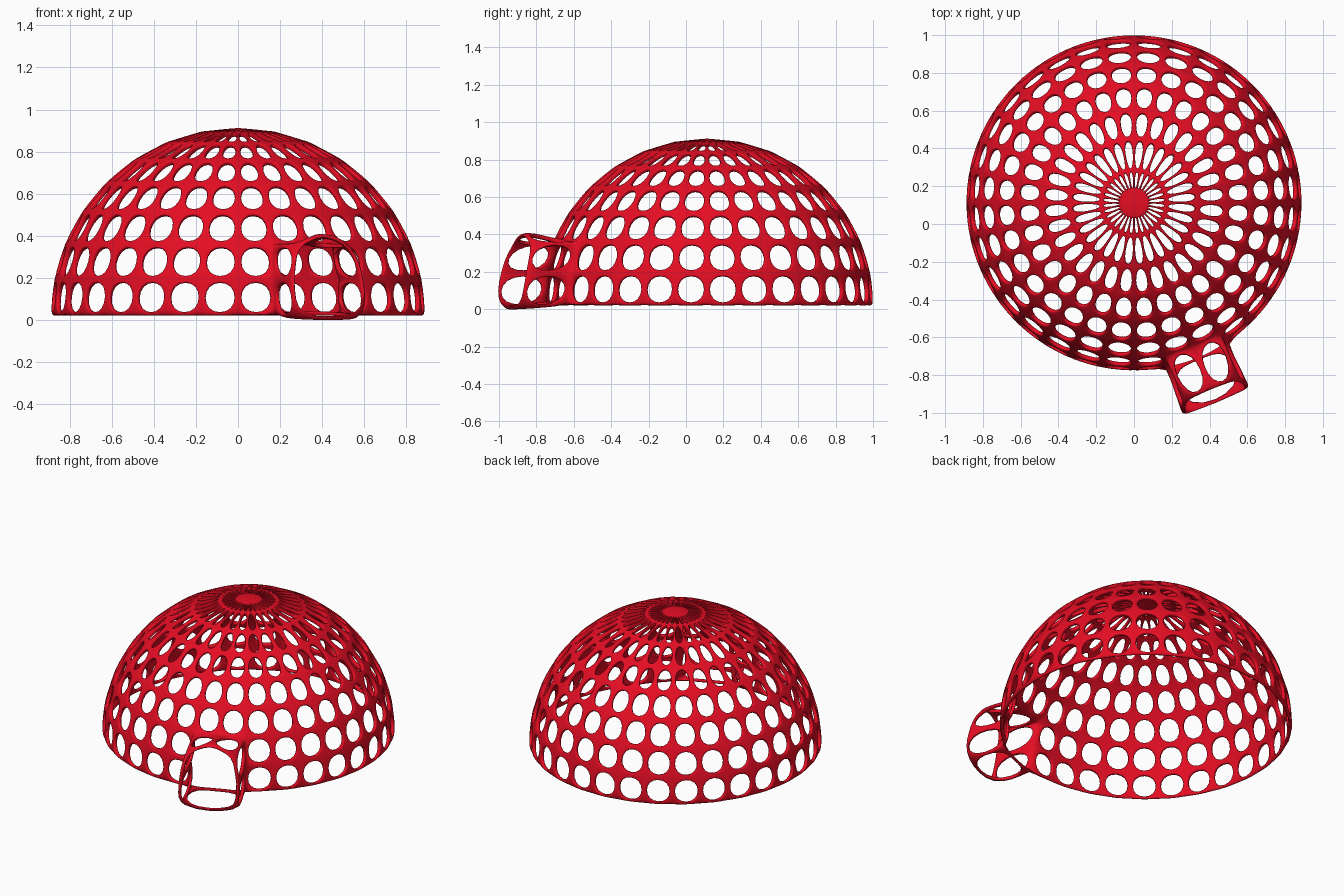
import bpy, bmesh
from math import sin, cos, pi
from mathutils import Vector

if "Cube" in bpy.data.objects:
    bpy.data.objects.remove(bpy.data.objects["Cube"], do_unlink=True)

RADIUS, BASE_Z, CENTRE_Y = 0.893, 0.02, 0.112
SEGMENTS, RINGS = 32, 8
DOOR = 2                       # column of the dome the entrance is centred on
STEP = 2 * pi / SEGMENTS

red = bpy.data.materials.new("red")
red.use_nodes = True
colour = (0.78, 0.004, 0.017, 1)
red.diffuse_color = colour
red.node_tree.nodes["Principled BSDF"].inputs["Base Color"].default_value = colour


def place(lateral, outward, z, angle):
    """Point given in the upright plane frame facing the angle (0 = front)."""
    return Vector((outward * sin(angle) + lateral * cos(angle),
                   CENTRE_Y - outward * cos(angle) + lateral * sin(angle), z))


bm = bmesh.new()

# Dome lattice points, ring by ring up to the apex
rings = []
for r in range(RINGS):
    lat = r * STEP
    rings.append([bm.verts.new(place(0, RADIUS * cos(lat), BASE_Z + RADIUS * sin(lat), s * STEP))
                  for s in range(SEGMENTS)])
apex = bm.verts.new((0, CENTRE_Y, BASE_Z + RADIUS))

# Dome cells, leaving the entrance open
for r in range(RINGS):
    for s in range(SEGMENTS):
        n = (s + 1) % SEGMENTS
        if r < 2 and s in (DOOR - 1, DOOR):
            continue
        if r == RINGS - 1:
            bm.faces.new((rings[r][s], rings[r][n], apex))
        else:
            bm.faces.new((rings[r][s], rings[r][n], rings[r + 1][n], rings[r + 1][s]))

# Entrance tunnel: a rounded arch in front joined to the opening, plus a floor frame
path = [(-1, 0), (-1, 1), (-1, 2), (0, 2), (1, 2), (1, 1), (1, 0)]
inner = [rings[r][DOOR + c] for c, r in path]
widths, heights, reach = (0.188, 0.195, 0.155), (-0.004, 0.19, 0.355), (1.145, 1.13, 1.07)
outer = []
for c, r in path:
    z = heights[r] + (0.075 if c == 0 else 0)
    outer.append(bm.verts.new(place(widths[r] * c, reach[r], z, DOOR * STEP)))
for i in range(len(path) - 1):
    bm.faces.new((inner[i], outer[i], outer[i + 1], inner[i + 1]))
bm.faces.new((inner[0], rings[0][DOOR], inner[-1], outer[-1], outer[0]))

bmesh.ops.recalc_face_normals(bm, faces=bm.faces[:])
bm.normal_update()
if apex.link_faces[0].normal.z < 0:
    bmesh.ops.reverse_faces(bm, faces=bm.faces[:])

# Turn every cell into a frame around a hole, with finer bars near the apex
cells = bm.faces[:]
for cell in cells:
    shortest = min(e.calc_length() for e in cell.edges)
    share = 0.1 if len(cell.verts) == 3 else 0.15
    bmesh.ops.inset_individual(bm, faces=[cell], thickness=min(0.0115, share * shortest),
                               use_even_offset=True)
bmesh.ops.delete(bm, geom=cells, context='FACES')

mesh = bpy.data.meshes.new("lattice_dome")
bm.to_mesh(mesh)
bm.free()
dome = bpy.data.objects.new("lattice_dome", mesh)
bpy.context.collection.objects.link(dome)
mesh.materials.append(red)
mesh.polygons.foreach_set("use_smooth", [True] * len(mesh.polygons))

# Give the lattice thickness and round its holes
shell = dome.modifiers.new("thickness", 'SOLIDIFY')
shell.thickness = 0.024
shell.offset = -1
rounding = dome.modifiers.new("rounding", 'SUBSURF')
rounding.levels = rounding.render_levels = 2
